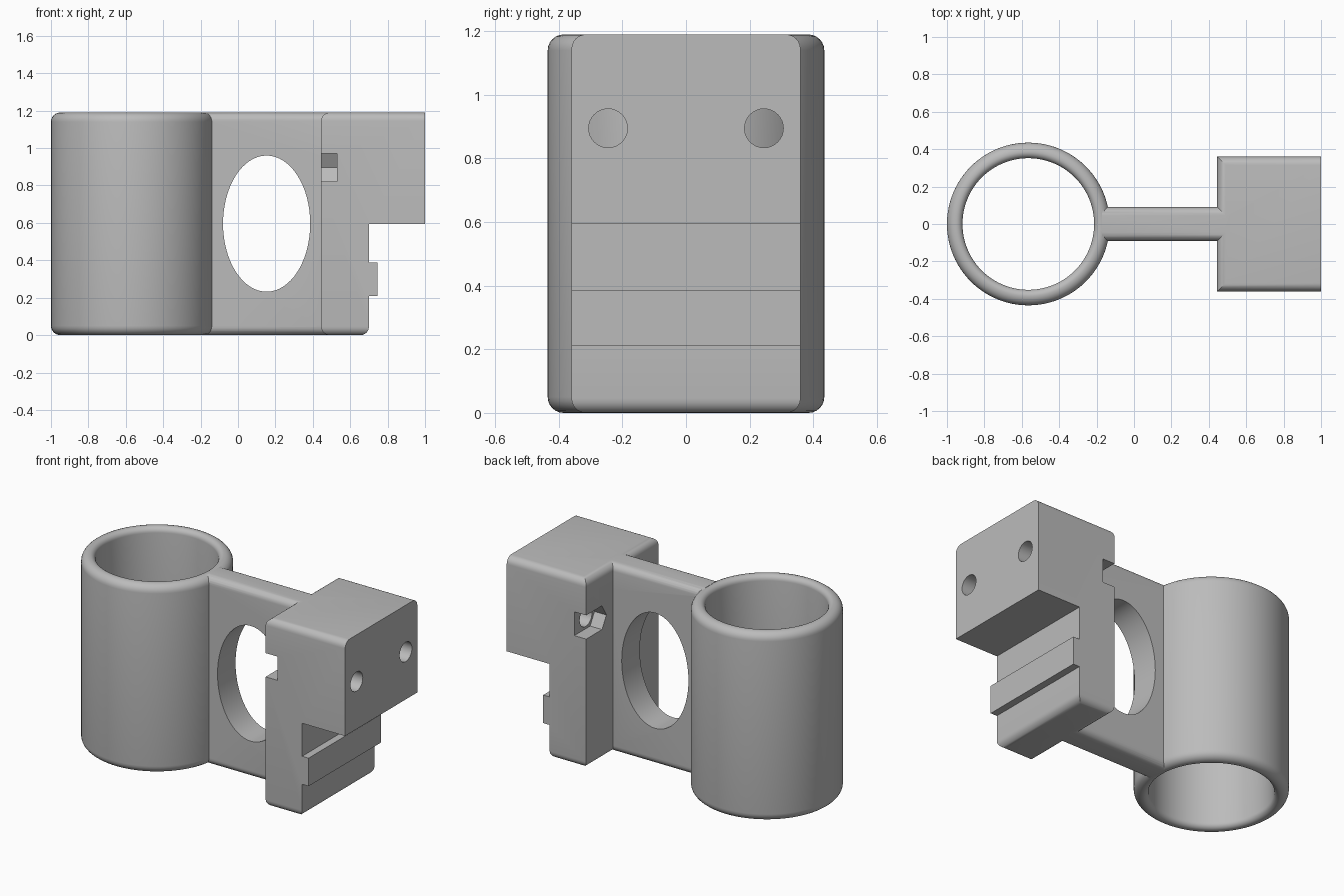
import bpy, bmesh, math
from mathutils import Matrix, Vector

if "Cube" in bpy.data.objects:
    bpy.data.objects.remove(bpy.data.objects["Cube"], do_unlink=True)

HEIGHT = 1.19
FILLET = 0.045
RING_X = -0.565

grey = bpy.data.materials.new("plain grey")
grey.use_nodes = True
grey.diffuse_color = (0.5, 0.5, 0.5, 1)
grey.node_tree.nodes["Principled BSDF"].inputs["Base Color"].default_value = (0.5, 0.5, 0.5, 1)


def finish(bm, name):
    bmesh.ops.recalc_face_normals(bm, faces=bm.faces)
    mesh = bpy.data.meshes.new(name)
    bm.to_mesh(mesh)
    bm.free()
    mesh.materials.append(grey)
    obj = bpy.data.objects.new(name, mesh)
    bpy.context.collection.objects.link(obj)
    return obj


def prism(name, points, axis, low, high, fillet_rule=None):
    """Extrude a closed outline along x or y, then round the edges picked by a rule."""
    def place(a, b, depth):
        return (depth, a, b) if axis == "x" else (a, depth, b)
    bm = bmesh.new()
    face = bm.faces.new([bm.verts.new(place(a, b, low)) for a, b in points])
    result = bmesh.ops.extrude_face_region(bm, geom=[face])
    moved = [v for v in result["geom"] if isinstance(v, bmesh.types.BMVert)]
    bmesh.ops.translate(bm, verts=moved, vec=Vector(place(0, 0, high - low)))
    bmesh.ops.recalc_face_normals(bm, faces=bm.faces)
    if fillet_rule:
        edges = [e for e in bm.edges if fillet_rule(e)]
        bmesh.ops.bevel(bm, geom=edges, offset=FILLET, segments=6,
                        profile=0.5, affect="EDGES", clamp_overlap=True)
    return finish(bm, name)


def oval(cx, cz, rx, rz, count):
    steps = [2 * math.pi * i / count for i in range(count)]
    return [(cx + rx * math.cos(t), cz + rz * math.sin(t)) for t in steps]


def boolean(target, tool, operation):
    mod = target.modifiers.new(operation.lower(), "BOOLEAN")
    mod.operation = operation
    mod.solver = "EXACT"
    mod.object = tool
    bpy.context.view_layer.objects.active = target
    bpy.ops.object.modifier_apply(modifier=mod.name)
    bpy.data.objects.remove(tool, do_unlink=True)


def make_ring():
    """Open tube with rounded rims, turned from a wall section."""
    inner, outer, r_in, r_out = 0.352, 0.435, 0.033, 0.05
    section = []
    corners = [(outer - r_out, HEIGHT - r_out, r_out, 90), (inner + r_in, HEIGHT - r_in, r_in, 180),
               (inner + r_in, r_in, r_in, 270), (outer - r_out, r_out, r_out, 360)]
    for cx, cz, r, end in corners:
        for i in range(7):
            t = math.radians(end - 90 + 15 * i)
            section.append((cx + r * math.cos(t), cz + r * math.sin(t)))
    bm = bmesh.new()
    verts = [bm.verts.new((-r, 0, z)) for r, z in section]
    edges = [bm.edges.new((verts[i - 1], verts[i])) for i in range(len(verts))]
    bmesh.ops.spin(bm, geom=verts + edges, cent=(0, 0, 0), axis=(0, 0, 1),
                   angle=2 * math.pi, steps=96)
    bmesh.ops.remove_doubles(bm, verts=bm.verts, dist=0.0005)
    bmesh.ops.transform(bm, matrix=Matrix.Translation((RING_X, 0, 0)), verts=bm.verts)
    return finish(bm, "holder_ring")


def is_level(edge, z):
    return all(abs(v.co.z - z) < 0.001 for v in edge.verts)


def web_rule(edge):
    a, b = edge.verts
    return abs(a.co.x - b.co.x) > 0.1


def block_rule(edge):
    at_end = all(v.co.x > 0.99 for v in edge.verts)
    return is_level(edge, 0) or (is_level(edge, HEIGHT) and not at_end)


# connecting web with its oval opening
web = prism("connecting_web", [(-0.09, 0), (0.09, 0), (0.09, HEIGHT), (-0.09, HEIGHT)],
            "x", -0.17, 0.51, web_rule)
opening = prism("oval_cutter", oval(0.153, 0.596, 0.233, 0.364, 64), "y", -0.3, 0.3)
boolean(web, opening, "DIFFERENCE")

# stepped clamp block with its locating tongue
block = prism("clamp_block",
              [(0.445, 0), (0.70, 0), (0.70, 0.21), (0.745, 0.21), (0.745, 0.387), (0.70, 0.387),
               (0.70, 0.595), (1, 0.595), (1, HEIGHT), (0.445, HEIGHT)],
              "y", -0.36, 0.36, block_rule)

# screw holes and side-loading nut pockets
for side in (-1, 1):
    y, z, half = side * 0.245, 0.895, 0.075
    hole = prism("screw_cutter", oval(y, z, 0.061, 0.061, 32), "x", 0.4, 1.1)
    boolean(block, hole, "DIFFERENCE")
    tip, shoulder = y - side * 0.087, y - side * 0.043
    pocket = prism("nut_cutter",
                   [(tip, z), (shoulder, z + half), (side * 0.5, z + half),
                    (side * 0.5, z - half), (shoulder, z - half)], "x", 0.4, 0.528)
    boolean(block, pocket, "DIFFERENCE")

# join everything into one solid bracket
bracket = make_ring()
boolean(bracket, web, "UNION")
boolean(bracket, block, "UNION")
bracket.name = "clamp_bracket"

bpy.ops.object.select_all(action="DESELECT")
bracket.select_set(True)
bpy.context.view_layer.objects.active = bracket
bpy.ops.object.shade_smooth_by_angle(angle=math.radians(30))
